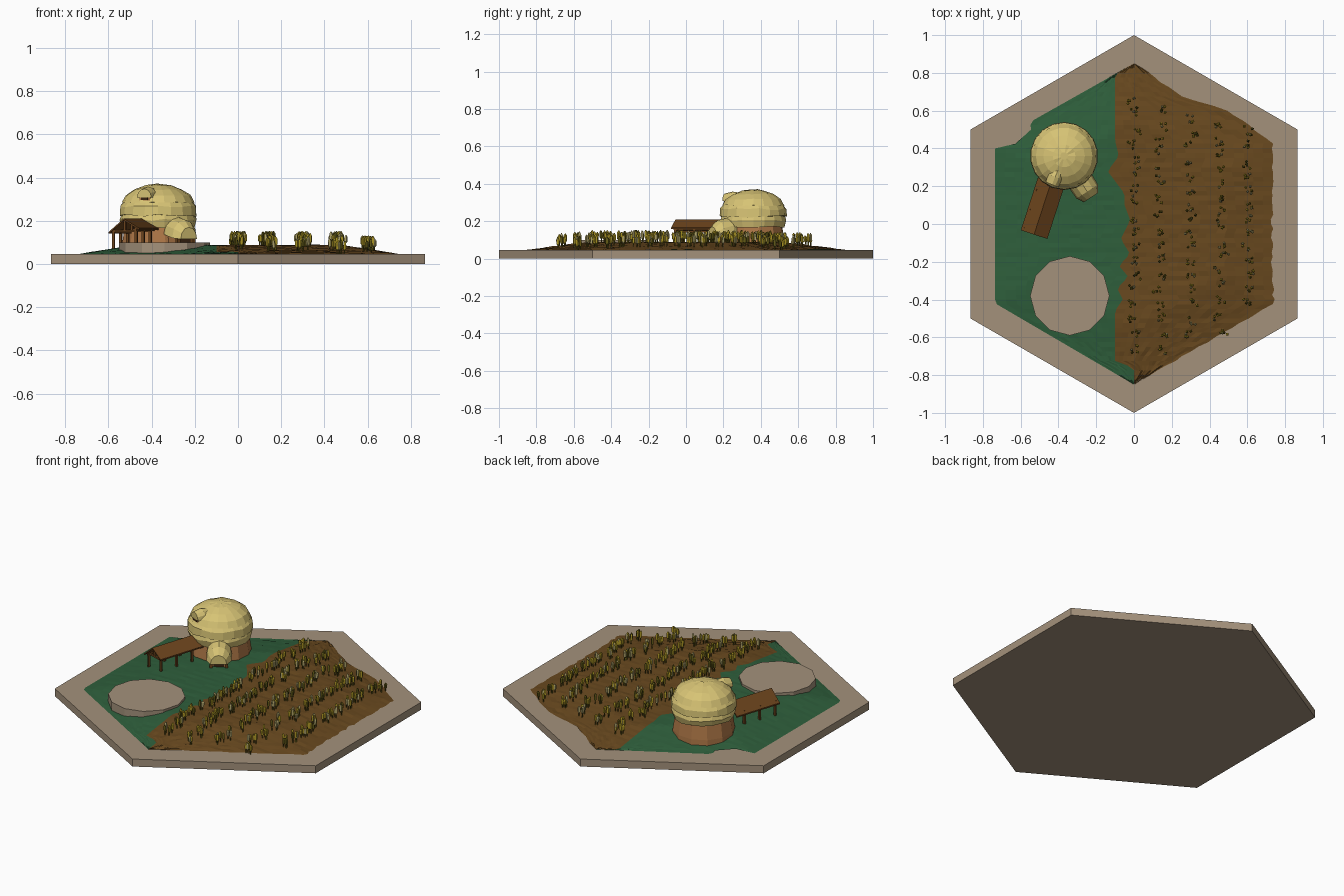
import bpy, bmesh, math, random
from mathutils import Vector, Matrix

if "Cube" in bpy.data.objects:
    bpy.data.objects.remove(bpy.data.objects["Cube"])
random.seed(4)

def mat(name, r, g, b):
    m = bpy.data.materials.new(name)
    m.diffuse_color = [(c / 255) ** 2.2 for c in (r, g, b)] + [1]
    m.use_nodes = True
    m.node_tree.nodes["Principled BSDF"].inputs["Base Color"].default_value = m.diffuse_color
    return m

STONE = mat("stone", 162, 144, 122)
GRASS = mat("grass", 50, 95, 62)
SOIL = mat("soil", 104, 74, 36)
THATCH = mat("thatch", 214, 194, 116)
CLAY = mat("clay_wall", 172, 118, 72)
WOOD = mat("wood", 108, 70, 34)
DARK = mat("dark_opening", 62, 42, 26)
GOLD = mat("crop_gold", 168, 146, 40)
PALE = mat("crop_pale", 172, 160, 104)
OLIVE = mat("crop_olive", 100, 92, 30)

def make(name, verts, faces, mats, idx=None):
    me = bpy.data.meshes.new(name)
    me.from_pydata(verts, [], faces)
    for m in mats:
        me.materials.append(m)
    if idx:
        me.polygons.foreach_set("material_index", idx)
    bm = bmesh.new()
    bm.from_mesh(me)
    bmesh.ops.recalc_face_normals(bm, faces=bm.faces)
    bm.to_mesh(me)
    bm.free()
    ob = bpy.data.objects.new(name, me)
    bpy.context.collection.objects.link(ob)
    return ob

def loft(name, rings, m):
    """Join closed rings of equal length and cap both ends."""
    n, k = len(rings[0]), len(rings)
    f = [(i * n + j, i * n + (j + 1) % n, (i + 1) * n + (j + 1) % n, (i + 1) * n + j)
         for i in range(k - 1) for j in range(n)]
    f += [tuple(range(n)), tuple(range((k - 1) * n, k * n))]
    return make(name, [v for r in rings for v in r], f, [m])

def lathe(name, cx, cy, n, prof, m, phase=0.0, jit=0.0):
    ring = lambda r, z: [(cx + r * math.cos(phase + 2 * math.pi * i / n),
                          cy + r * math.sin(phase + 2 * math.pi * i / n),
                          z + random.uniform(-jit, jit)) for i in range(n)]
    return loft(name, [ring(r, z) for r, z in prof], m)

def local(cx, cy, ang):
    """Frame with local x pointing along the angle."""
    c, s = math.cos(ang), math.sin(ang)
    return lambda u, v, z: (cx + u * c - v * s, cy + u * s + v * c, z)

def box(name, fr, u0, u1, v0, v1, z0, z1, m):
    return loft(name, [[fr(u0, v0, z), fr(u1, v0, z), fr(u1, v1, z), fr(u0, v1, z)]
                       for z in (z0, z1)], m)

def hood(name, fr, sections, m):
    """Arched hood lofted through (distance, half width, bottom, top)."""
    rings = [[fr(d, w * math.cos(math.pi * i / 6), a + (b - a) * math.sin(math.pi * i / 6))
              for i in range(7)] for d, w, a, b in sections]
    return loft(name, rings, m)

# Hexagonal base slab
lathe("hex_base", 0, 0, 6, [(1, 0), (1, 0.045)], STONE, math.pi / 2)

# Ground mounds
def height(x, y):
    s = max(abs(x) / 0.866, abs(y) + abs(x) * 0.577) / 0.85
    return 0.046 + 0.04 * max(0, min(1, (1 - s) / 0.35))

def lerp(table, y):
    for (y0, a), (y1, b) in zip(table, table[1:]):
        if y <= y1:
            return a + (b - a) * (y - y0) / (y1 - y0)
    return table[-1][1]

SPLIT = [(-.85, 0), (-.76, 0), (-.73, -.1), (-.46, -.1), (-.4, -.06), (-.34, -.09), (-.28, -.03),
         (-.22, -.08), (-.16, -.02), (-.08, -.07), (.02, -.02), (.1, -.05), (.16, -.05),
         (.28, -.14), (.36, -.08), (.44, -.1), (.79, -.1), (.81, -.07), (.85, 0)]
LEFT = [(-.85, 0), (-.42, -.735), (.4, -.735), (.405, -.65), (.5, -.545), (.54, -.55), (.85, 0)]
RIGHT = [(-.85, 0), (-.42, .74), (-.2, .73), (.43, .73), (.6, .5), (.68, .24), (.8, .08), (.85, 0)]

def ground(name, lo, hi, n, m, jag, rough):
    rows = 68
    v, f = [], []
    for j in range(rows + 1):
        y = -0.85 + 1.7 * j / rows
        a, b = lerp(lo, y), lerp(hi, y)
        b += random.uniform(-jag, jag) if 0 < j < rows else 0
        for i in range(n + 1):
            x = a + (b - a) * i / n
            z = height(x, y) + (random.uniform(-rough, rough) if 0 < i < n else 0)
            v.append((x, y, z))
    for j in range(rows):
        for i in range(n):
            p = j * (n + 1) + i
            f.append((p, p + 1, p + n + 2, p + n + 1))
    return make(name, v, f, [m])

ground("grass_mound", LEFT, SPLIT, 12, GRASS, 0, 0.0015)
ground("ploughed_soil", SPLIT, RIGHT, 16, SOIL, 0.008, 0.003)

# Round stone platform
lathe("round_platform", -0.34, -0.38, 12, [(0.21, 0.045), (0.21, 0.1)], STONE)

# Hut: clay wall and stepped thatch dome
HX, HY = -0.37, 0.36
lathe("hut_wall", HX, HY, 12, [(0.172, 0.05), (0.17, 0.09), (0.155, 0.19)], CLAY, 0.2)
lathe("thatch_lower", HX, HY, 18, [(0.145, 0.175), (0.168, 0.172), (0.178, 0.205), (0.165, 0.245)],
      THATCH, 0, 0.006)
lathe("thatch_middle", HX, HY, 18, [(0.15, 0.225), (0.18, 0.225), (0.177, 0.265), (0.15, 0.305)],
      THATCH, 0.17, 0.006)
lathe("thatch_top", HX, HY, 18, [(0.14, 0.285), (0.168, 0.284), (0.15, 0.318), (0.11, 0.345),
      (0.06, 0.363), (0.02, 0.369)], THATCH, 0, 0.003)

# Entrance porch
fr = local(HX, HY, math.radians(-57))
hood("porch_thatch", fr, [(0.1, 0.05, 0.14, 0.205), (0.165, 0.07, 0.135, 0.218),
                          (0.225, 0.068, 0.12, 0.205), (0.262, 0.045, 0.115, 0.17)], THATCH)
box("porch_wall", fr, 0.1, 0.225, -0.045, 0.045, 0.05, 0.14, CLAY)
box("porch_door", fr, 0.225, 0.229, -0.028, 0.028, 0.06, 0.125, DARK)
for s in (-1, 1):
    box("porch_post", fr, 0.225, 0.243, s * 0.042 - 0.008, s * 0.042 + 0.008, 0.055, 0.14, WOOD)
box("porch_lintel", fr, 0.225, 0.243, -0.05, 0.05, 0.118, 0.132, WOOD)

# Roof dormer
fr = local(HX, HY, math.radians(-113))
hood("dormer_thatch", fr, [(0.06, 0.03, 0.31, 0.35), (0.12, 0.042, 0.31, 0.358),
                           (0.165, 0.036, 0.308, 0.348)], THATCH)
box("dormer_frame", fr, 0.09, 0.16, -0.026, 0.026, 0.285, 0.325, CLAY)
box("dormer_opening", fr, 0.16, 0.164, -0.017, 0.017, 0.295, 0.328, DARK)

# Open shed with gabled roof
fr = local(-0.485, 0.08, math.radians(72))
prof = [(0.074, 0.14), (0, 0.202), (-0.074, 0.158), (-0.074, 0.166), (0, 0.21), (0.074, 0.148)]
loft("shed_roof", [[fr(u, v, z) for v, z in prof] for u in (-0.143, 0.15)], WOOD)
for u in (-0.125, -0.02, 0.085):
    for v, top in ((0.055, 0.16), (-0.055, 0.172)):
        box("shed_post", fr, u - 0.006, u + 0.006, v - 0.006, v + 0.006, 0.06, top, WOOD)
    box("shed_tie_beam", fr, u - 0.005, u + 0.005, -0.06, 0.06, 0.148, 0.158, WOOD)
    box("shed_king_post", fr, u - 0.005, u + 0.005, -0.005, 0.005, 0.15, 0.204, WOOD)
for v, z in ((0.055, 0.15), (-0.055, 0.162)):
    box("shed_side_beam", fr, -0.135, 0.13, v - 0.005, v + 0.005, z - 0.01, z, WOOD)

# Crop rows: clumps of slim stalks with tapered heads
for row, (x0, y0, y1) in enumerate([(0, -.66, .66), (.14, -.66, .6), (.3, -.58, .56),
                                    (.46, -.55, .52), (.61, -.42, .48)]):
    verts, faces, idx = [], [], []
    count = int((y1 - y0) / 0.075)
    for k in range(count + 1):
        cy = y0 + (y1 - y0) * k / count + random.uniform(-.015, .015)
        cx = x0 + random.uniform(-.02, .02)
        for t in range(5):
            x, y = cx + random.uniform(-.02, .02), cy + random.uniform(-.022, .022)
            z, h = height(x, y) - 0.005, random.uniform(.052, .072)
            dx, dy = random.uniform(-.005, .005), random.uniform(-.005, .005)
            base, colour = len(verts), random.choice((0, 0, 1, 2))
            for r, q in ((.003, 0), (.003, .35), (.0085, .45), (.0085, .85), (.002, 1)):
                for i in range(4):
                    a = math.pi / 2 * i + t
                    verts.append((x + dx * q + r * math.cos(a), y + dy * q + r * math.sin(a), z + h * q))
            for s in range(4):
                for i in range(4):
                    p, n = base + s * 4 + i, base + s * 4 + (i + 1) % 4
                    faces.append((p, n, n + 4, p + 4))
                    idx.append(2 if s == 0 else colour)
            faces.append(tuple(range(base + 16, base + 20)))
            idx.append(colour)
    make(f"crop_row_{row + 1}", verts, faces, [GOLD, PALE, OLIVE], idx)
